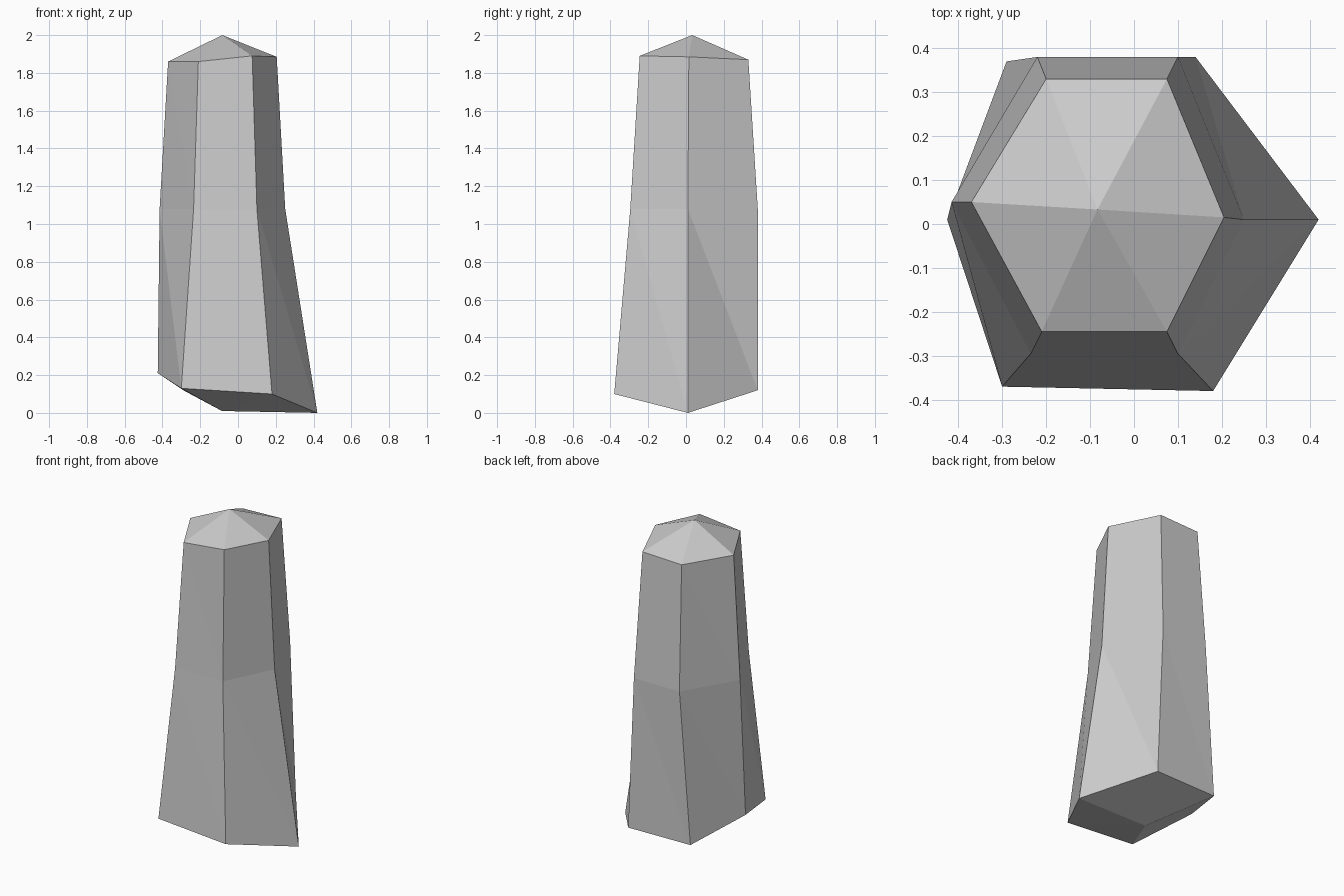
import bpy
import bmesh

# Remove the default cube if it is present
default_cube = bpy.data.objects.get("Cube")
if default_cube:
    bpy.data.objects.remove(default_cube, do_unlink=True)

# Single stone colour
STONE_COLOUR = (0.6, 0.6, 0.6, 1.0)
stone = bpy.data.materials.new("stone_grey")
stone.use_nodes = True
stone.diffuse_color = STONE_COLOUR
shader = next(n for n in stone.node_tree.nodes if n.type == "BSDF_PRINCIPLED")
shader.inputs["Base Color"].default_value = STONE_COLOUR

# Six-sided cross-sections, each counter-clockwise from the right corner
base_section = [(0.42, 0.01, 0), (0.14, 0.38, 0.12), (-0.29, 0.37, 0.12),
                (-0.425, 0.01, 0.21), (-0.3, -0.37, 0.13), (0.18, -0.38, 0.1)]
waist_section = [(0.25, 0.01, 1.08), (0.1, 0.38, 1.08), (-0.22, 0.38, 1.08),
                 (-0.415, 0.05, 1.08), (-0.235, -0.295, 1.08), (0.1, -0.295, 1.08)]
shoulder_section = [(0.205, 0.015, 1.885), (0.075, 0.33, 1.87), (-0.2, 0.33, 1.86),
                    (-0.37, 0.05, 1.86), (-0.21, -0.245, 1.86), (0.075, -0.245, 1.89)]
underside_point = (-0.085, 0, 0.01)
peak_point = (-0.083, 0.033, 2)


def bridge(bm, lower, upper):
    """Join two rings with pairs of triangles, all split the same way."""
    count = len(lower)
    for i in range(count):
        j = (i + 1) % count
        bm.faces.new((lower[i], lower[j], upper[i]))
        bm.faces.new((lower[j], upper[j], upper[i]))


def cap(bm, ring, point):
    """Close a ring with a fan of triangles around a point."""
    centre = bm.verts.new(point)
    for i, corner in enumerate(ring):
        bm.faces.new((corner, ring[(i + 1) % len(ring)], centre))


# Stone pillar: tapered shaft, faceted peak and slanted underside
bm = bmesh.new()
rings = [[bm.verts.new(point) for point in section]
         for section in (base_section, waist_section, shoulder_section)]
for lower, upper in zip(rings, rings[1:]):
    bridge(bm, lower, upper)
cap(bm, rings[-1], peak_point)
cap(bm, rings[0][::-1], underside_point)
bmesh.ops.recalc_face_normals(bm, faces=bm.faces)

mesh = bpy.data.meshes.new("stone_pillar")
bm.to_mesh(mesh)
bm.free()
mesh.materials.append(stone)
pillar = bpy.data.objects.new("stone_pillar", mesh)
bpy.context.collection.objects.link(pillar)
